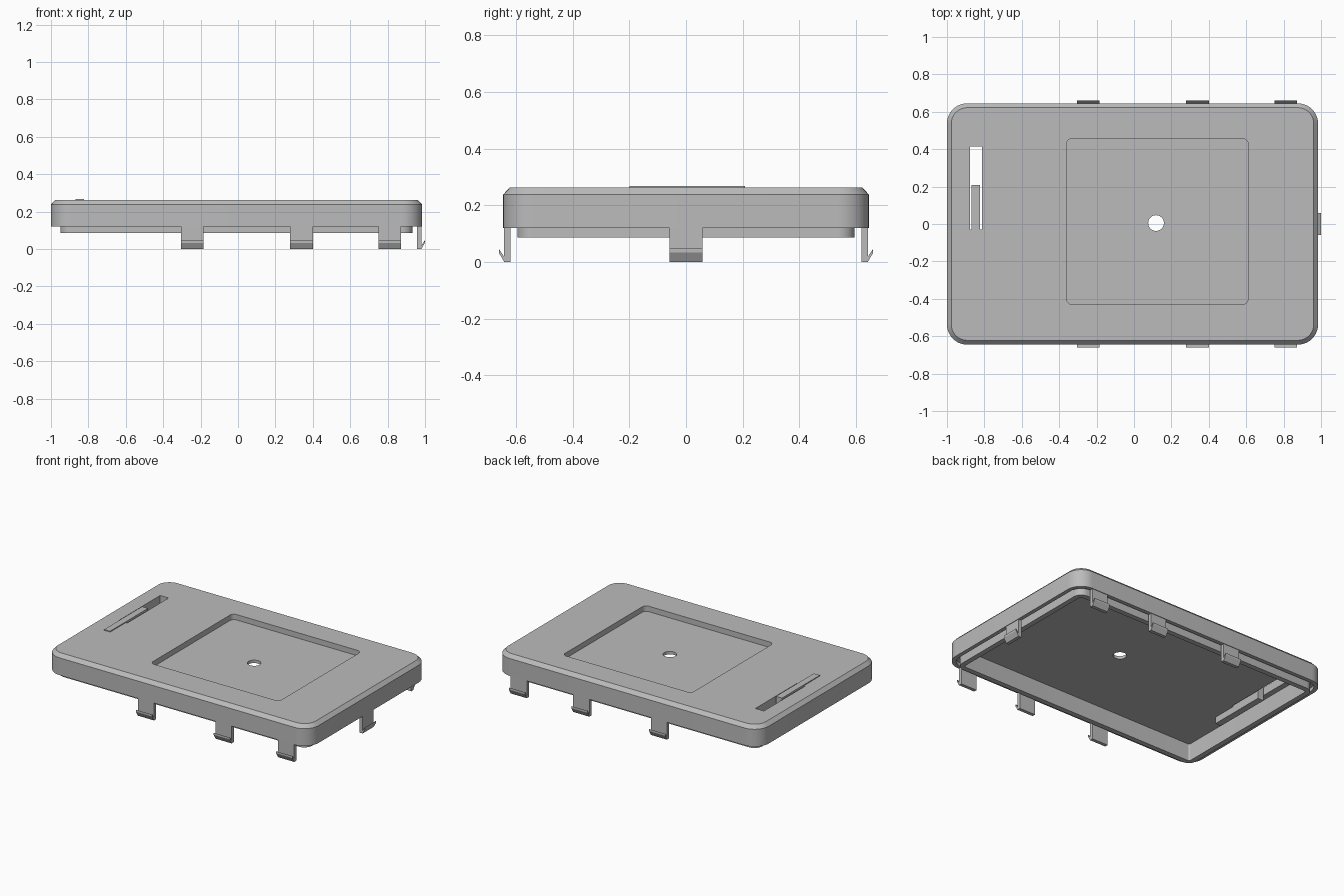
import bpy, bmesh, math
from mathutils import Vector

old = bpy.data.objects.get("Cube")
if old:
    bpy.data.objects.remove(old)

grey = bpy.data.materials.new("plain_grey")
grey.use_nodes = True
tone = (0.5, 0.5, 0.5, 1)
grey.diffuse_color = tone
grey.node_tree.nodes["Principled BSDF"].inputs["Base Color"].default_value = tone

X0, X1, Y = -1.0, 0.984, 0.645       # outer walls
RIM, TOP = 0.12, 0.262               # rim and top heights


def finish(bm, name):
    bmesh.ops.recalc_face_normals(bm, faces=bm.faces)
    mesh = bpy.data.meshes.new(name)
    bm.to_mesh(mesh)
    bm.free()
    mesh.materials.append(grey)
    obj = bpy.data.objects.new(name, mesh)
    bpy.context.collection.objects.link(obj)
    return obj


def rounded_rect(x0, x1, y0, y1, r, steps=10):
    corners = [(x1 - r, y1 - r), (x0 + r, y1 - r), (x0 + r, y0 + r), (x1 - r, y0 + r)]
    return [(cx + r * math.cos(a), cy + r * math.sin(a))
            for q, (cx, cy) in enumerate(corners)
            for a in (math.radians(90 * (q + i / steps)) for i in range(steps + 1))]


def loft(name, rings):
    """Skin a stack of (outline, z) rings and cap both ends."""
    bm = bmesh.new()
    loops = [[bm.verts.new((x, y, z)) for x, y in outline] for outline, z in rings]
    for a, b in zip(loops, loops[1:]):
        for i in range(len(a)):
            j = (i + 1) % len(a)
            bm.faces.new((a[i], a[j], b[j], b[i]))
    bm.faces.new(loops[0])
    bm.faces.new(loops[-1])
    return finish(bm, name)


def inset(d, r):
    return rounded_rect(X0 + d, X1 - d, -Y + d, Y - d, r)


def block(name, x0, x1, y0, y1, z0, z1, r=0.0005):
    outline = rounded_rect(x0, x1, y0, y1, r, 10) if r > 0.001 else \
        [(x0, y0), (x1, y0), (x1, y1), (x0, y1)]
    return loft(name, [(outline, z0), (outline, z1)])


# Cover shell: chamfered top, outer wall, rim groove, inner lip and cavity
cover = loft("cover_shell", [
    (inset(0.023, 0.085), TOP),
    (inset(0, 0.108), 0.238),
    (inset(0, 0.108), RIM),
    (inset(0.027, 0.081), RIM),
    (inset(0.027, 0.081), 0.145),
    (inset(0.05, 0.058), 0.145),
    (inset(0.05, 0.058), 0.087),
    (inset(0.085, 0.01), 0.087),
    (inset(0.085, 0.01), 0.205),
])

# Cut the panel recess, round hole and button slot
hole = [(0.118 + 0.042 * math.cos(i * math.tau / 48),
         0.005 + 0.042 * math.sin(i * math.tau / 48)) for i in range(48)]
cutters = [
    block("recess_cutter", -0.36, 0.61, -0.43, 0.457, 0.225, 0.4, 0.03),
    loft("hole_cutter", [(hole, 0.1), (hole, 0.4)]),
    block("slot_cutter", -0.877, -0.813, -0.03, 0.415, 0.1, 0.4),
]
bpy.context.view_layer.objects.active = cover
for cutter in cutters:
    cutter.hide_render = True
    mod = cover.modifiers.new("cut", "BOOLEAN")
    mod.operation = "DIFFERENCE"
    mod.solver = "EXACT"
    mod.object = cutter
    bpy.ops.object.modifier_apply(modifier=mod.name)
    bpy.data.objects.remove(cutter)

bpy.ops.object.select_all(action="DESELECT")
cover.select_set(True)
bpy.ops.object.shade_smooth_by_angle(angle=math.radians(25))

# Sliding button bar in the slot
block("button_bar", -0.868, -0.823, -0.2, 0.208, 0.16, 0.268)


# Snap clips: thin leg with an outward barb, extruded along the wall
def clip(name, origin, out, width):
    out = Vector(out)
    side = Vector((-out.y, out.x, 0)) * width / 2
    profile = [(-0.027, 0), (-0.004, 0), (0.015, 0.033), (0.015, 0.047),
               (-0.004, 0.018), (-0.004, RIM), (-0.004, 0.15), (-0.027, 0.15)]
    bm = bmesh.new()
    ends = [[bm.verts.new(Vector(origin) + out * d + s + Vector((0, 0, z)))
             for d, z in profile] for s in (-side, side)]
    for i in range(len(profile)):
        j = (i + 1) % len(profile)
        bm.faces.new((ends[0][i], ends[0][j], ends[1][j], ends[1][i]))
    for end in ends:
        bm.faces.new(end)
    finish(bm, name)


for i, x in enumerate((-0.245, 0.34, 0.811)):
    clip(f"front_clip_{i + 1}", (x, -Y, 0), (0, -1, 0), 0.122)
    clip(f"back_clip_{i + 1}", (x, Y, 0), (0, 1, 0), 0.122)
clip("left_side_clip", (X1, 0, 0), (1, 0, 0), 0.118)
